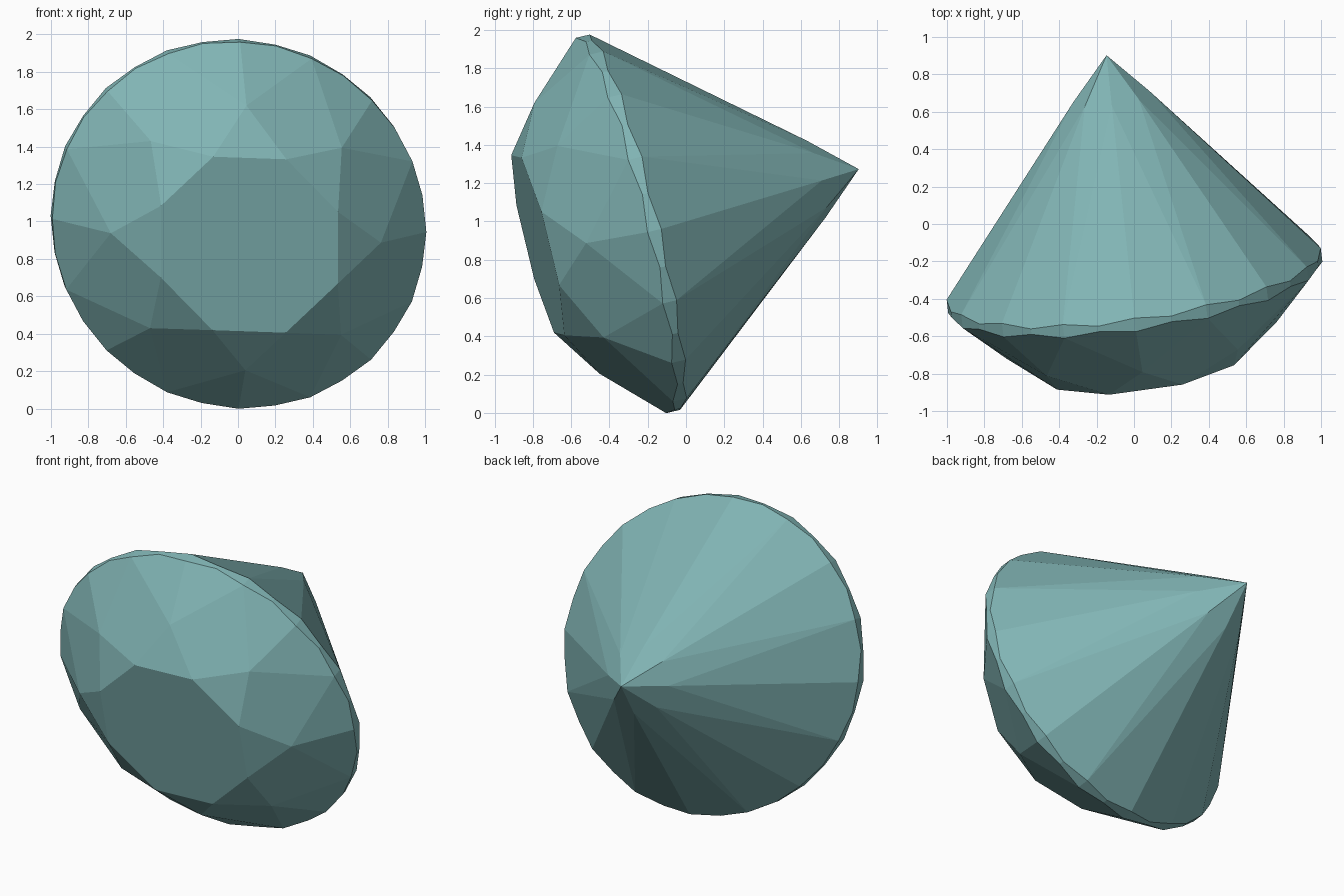
import bpy, bmesh, math
from mathutils import Vector

if "Cube" in bpy.data.objects:
    bpy.data.objects.remove(bpy.data.objects["Cube"])

# Tilted gem frame: culet point, axis towards the table, two girdle radius vectors
CULET = Vector((-0.147, 0.902, 1.273))
AXIS = Vector((0.12, -0.966, -0.229))
U = Vector((1.0, 0.138, -0.035))
V = Vector((0.004, -0.236, 0.98))

bm = bmesh.new()


def ring(count, radius, depth, offset=0.0):
    """Ring of vertices around the axis; depth is (even, odd) distance from the culet."""
    out = []
    for i in range(count):
        a = math.radians(offset) + math.tau * i / count
        p = CULET + AXIS * depth[i % 2] + (U * math.cos(a) + V * math.sin(a)) * radius
        out.append(bm.verts.new(p))
    return out


culet = bm.verts.new(CULET)
inner = ring(8, 0.204, (0.2287, 0.2287))          # lower facet points near the culet
low = ring(32, 1.0, (1.21, 1.232))                # scalloped girdle, pavilion side
high = ring(32, 1.0, (1.285, 1.262))              # scalloped girdle, crown side
star = ring(8, 0.722, (1.577, 1.577))             # star facet tips
table = ring(8, 0.512, (1.735, 1.735), 22.5)      # table corners

bm.faces.new(table)

# Girdle band
for i in range(32):
    j = (i + 1) % 32
    bm.faces.new((low[i], low[j], high[j], high[i]))

# Crown and pavilion facets, repeated eight times
for k in range(8):
    n = (k + 1) % 8
    g = [(4 * k + s) % 32 for s in range(5)]
    bm.faces.new((table[k - 1], star[k], table[k]))
    bm.faces.new((table[k], star[k], high[g[2]], star[n]))
    bm.faces.new((culet, inner[k], low[g[2]], inner[n]))
    for tip, girdle in ((star, high), (inner, low)):
        bm.faces.new((tip[k], girdle[g[0]], girdle[g[1]], girdle[g[2]]))
        bm.faces.new((tip[n], girdle[g[2]], girdle[g[3]], girdle[g[4]]))

bmesh.ops.recalc_face_normals(bm, faces=bm.faces)
mesh = bpy.data.meshes.new("cut_gem")
bm.to_mesh(mesh)
bm.free()

# Gem material
mat = bpy.data.materials.new("gem_teal")
mat.diffuse_color = (0.22, 0.46, 0.46, 1.0)
mat.use_nodes = True
mat.node_tree.nodes["Principled BSDF"].inputs["Base Color"].default_value = mat.diffuse_color
mesh.materials.append(mat)
gem = bpy.data.objects.new("cut_gem", mesh)
bpy.context.collection.objects.link(gem)
